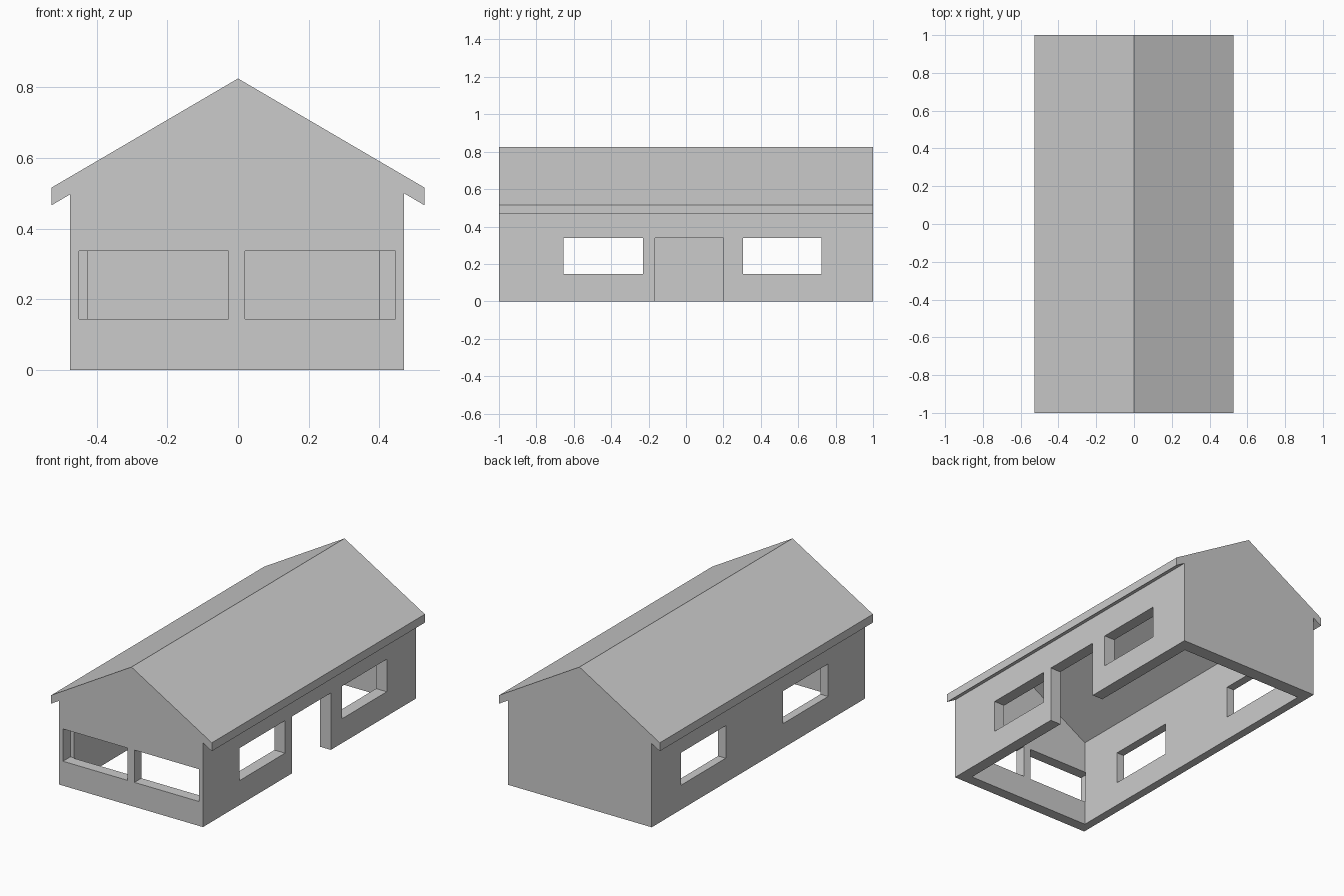
import bpy, bmesh

if "Cube" in bpy.data.objects:
    bpy.data.objects.remove(bpy.data.objects["Cube"])

L, R = -0.475, 0.47            # wall faces
PEAK, SLOPE, THICK = 0.825, 0.585, 0.05


def prism(name, profile, y0=-1.0, y1=1.0):
    """Extrude an x-z profile along y."""
    bm = bmesh.new()
    face = bm.faces.new([bm.verts.new((x, y0, z)) for x, z in profile])
    ext = bmesh.ops.extrude_face_region(bm, geom=[face])
    verts = [v for v in ext["geom"] if isinstance(v, bmesh.types.BMVert)]
    bmesh.ops.translate(bm, verts=verts, vec=(0, y1 - y0, 0))
    bmesh.ops.recalc_face_normals(bm, faces=bm.faces)
    mesh = bpy.data.meshes.new(name)
    bm.to_mesh(mesh)
    bm.free()
    obj = bpy.data.objects.new(name, mesh)
    bpy.context.collection.objects.link(obj)
    return obj


def cut(target, x0, x1, y0, y1, z0, z1):
    """Subtract a box from the target."""
    box = prism("cutter", [(x0, z0), (x1, z0), (x1, z1), (x0, z1)], y0, y1)
    box.hide_render = True
    mod = target.modifiers.new("opening", "BOOLEAN")
    mod.operation, mod.solver, mod.object = "DIFFERENCE", "EXACT", box
    bpy.context.view_layer.objects.active = target
    bpy.ops.object.modifier_apply(modifier=mod.name)
    bpy.data.objects.remove(box, do_unlink=True)


def under(x):
    """Height of the roof underside."""
    return PEAK - THICK - SLOPE * abs(x)


# Gabled walls, hollow and open underneath
walls = prism("walls", [(L, 0), (R, 0), (R, under(R)), (0, under(0)), (L, under(L))])
cut(walls, -0.425, 0.40, -0.935, 0.92, -0.2, 1.2)

# Side windows, through both long walls
for y0, y1 in ((-0.655, -0.23), (0.305, 0.725)):
    cut(walls, -0.8, 0.8, y0, y1, 0.145, 0.338)

# Front windows
for x0, x1 in ((-0.45, -0.027), (0.02, 0.445)):
    cut(walls, x0, x1, -1.2, -0.93, 0.145, 0.337)

# Doorway in the right wall
cut(walls, 0.2, 0.8, -0.165, 0.2, -0.2, 0.338)

# Roof slab with overhanging eaves
E = 0.528
top = PEAK - SLOPE * E
prism("roof", [(-E, top), (-E, top - THICK), (0, PEAK - THICK),
               (E, top - THICK), (E, top), (0, PEAK)])
